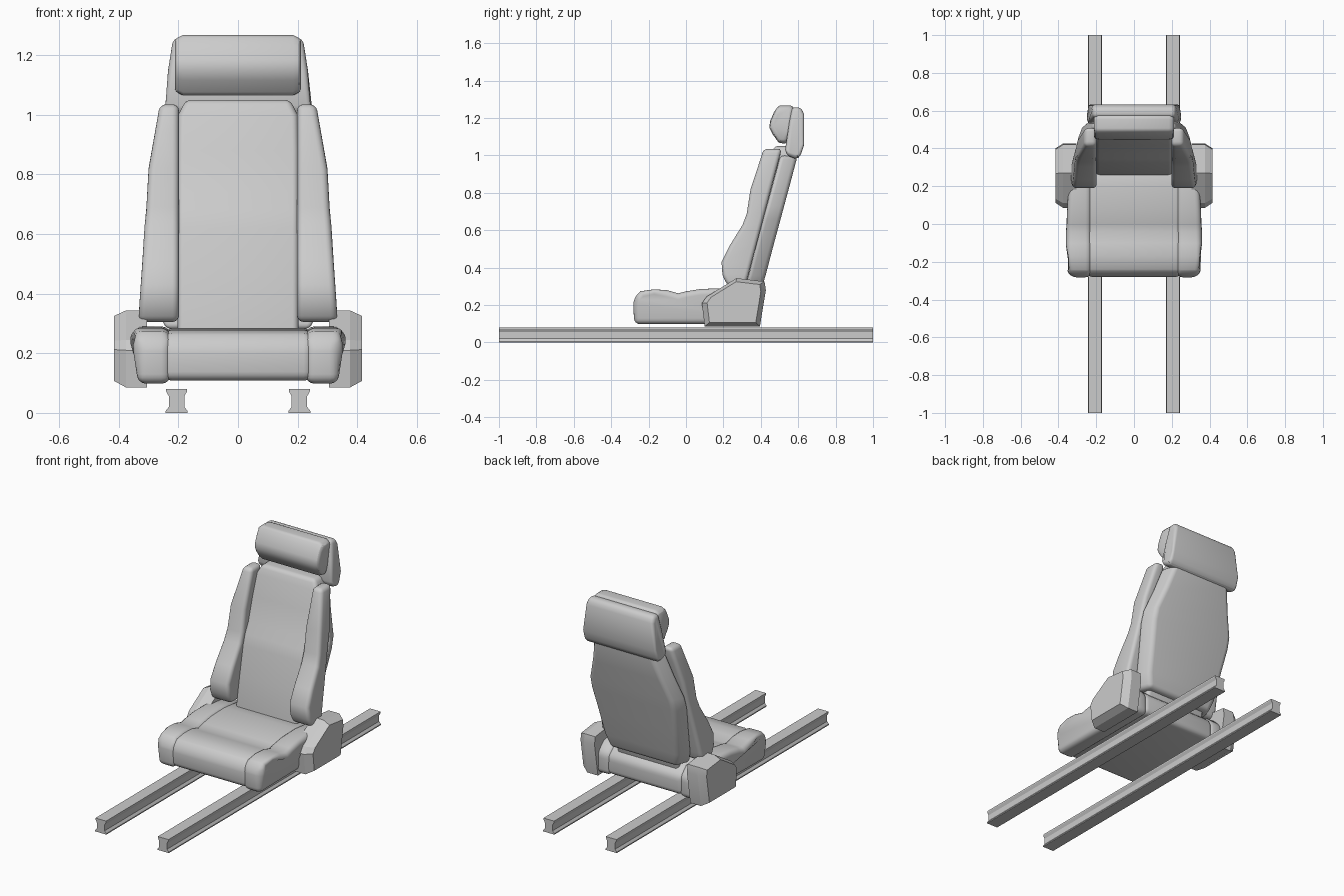
import bpy, bmesh
from mathutils import Vector

if "Cube" in bpy.data.objects:
    bpy.data.objects.remove(bpy.data.objects["Cube"])


def loft(name, rings, bevel=0.0, segs=4, limit=0.7, angle=0.7):
    """Skin a list of equal-length point rings, cap the ends, round sharp edges."""
    bm = bmesh.new()
    vs = [[bm.verts.new(p) for p in r] for r in rings]
    n = len(rings[0])
    for a, b in zip(vs, vs[1:]):
        for i in range(n):
            j = (i + 1) % n
            bm.faces.new((a[i], a[j], b[j], b[i]))
    bm.faces.new(vs[0])
    bm.faces.new(vs[-1])
    bmesh.ops.recalc_face_normals(bm, faces=bm.faces)
    if bevel:
        sharp = [e for e in bm.edges if e.calc_face_angle(0) > limit]
        bmesh.ops.bevel(bm, geom=sharp, offset=bevel, segments=segs, profile=0.5,
                        affect='EDGES', clamp_overlap=False)
    bmesh.ops.recalc_face_normals(bm, faces=bm.faces)
    me = bpy.data.meshes.new(name)
    bm.to_mesh(me)
    bm.free()
    ob = bpy.data.objects.new(name, me)
    bpy.context.collection.objects.link(ob)
    bpy.ops.object.select_all(action='DESELECT')
    ob.select_set(True)
    bpy.context.view_layer.objects.active = ob
    bpy.ops.object.shade_smooth_by_angle(angle=angle)
    return ob


def side_ring(profile, x, scale=1.0):
    """Side-view (y, z) profile placed at x (number or function of y, z)."""
    c = sum((Vector(p) for p in profile), Vector((0, 0))) / len(profile)
    pts = [c + (Vector(p) - c) * scale for p in profile]
    return [(x(*p) if callable(x) else x, p[0], p[1]) for p in pts]


def lerp(table, t):
    """Piecewise linear lookup."""
    for (a, va), (b, vb) in zip(table, table[1:]):
        if t <= b:
            return va + (vb - va) * max(0, (t - a) / (b - a))
    return table[-1][1]


sides = (("left", -1), ("right", 1))

# Floor rails: waisted profile along y
half = [(.037, 0), (.037, .006), (.026, .02), (.026, .056), (.035, .072), (.035, .08)]
rail = half + [(-x, z) for x, z in reversed(half)]
for tag, s in sides:
    loft(f"rail_{tag}", [[(s * .206 + x, y, z) for x, z in rail] for y in (-1, 1)], angle=.4)

# Seat cushion: centre roll and raised side pieces
cushion = [(-.275, .108), (-.28, .2), (-.272, .243), (-.24, .268), (-.17, .278), (-.1, .274),
           (-.04, .257), (0, .267), (.08, .28), (.2, .284), (.34, .27), (.395, .22), (.395, .108)]
loft("seat_cushion", [side_ring(cushion, x) for x in (-.25, .25)], .03)
side_cushion = [(y - .002, z + (.006 if z > .15 else -.01)) for y, z in cushion]
width = [(-.29, .335), (-.25, .352), (-.2, .363), (.05, .358), (.2, .35), (.4, .33)]
for tag, s in sides:
    loft(f"seat_side_{tag}", [side_ring(side_cushion, s * .225),
         side_ring(side_cushion, lambda y, z: s * lerp(width, y))], .032)

# Hinge covers with chamfered outer faces
cover = [(.1, .085), (.085, .21), (.11, .245), (.27, .344), (.42, .326), (.427, .28), (.395, .085)]
for tag, s in sides:
    loft(f"hinge_cover_{tag}", [side_ring(cover, s * .305), side_ring(cover, s * .375),
         side_ring(cover, s * .416, .84)], angle=.35)

# Backrest centre panel: rows of z, front y, back y, half width
panel = [(.22, .25, .36, .203), (.45, .292, .40, .203), (.62, .325, .45, .203),
         (.68, .343, .47, .203), (.74, .374, .49, .203), (.88, .415, .52, .203),
         (1.0, .453, .56, .2), (1.05, .472, .575, .175)]
loft("backrest_panel", [[(-w, f, z), (w, f, z), (w, b, z), (-w, b, z)]
     for z, f, b, w in panel], .02)

# Backrest side bolsters: rows of z, front y, back y, outer x
bolster = [(.305, .222, .318, .334), (.36, .195, .334, .331), (.43, .19, .352, .326),
           (.52, .235, .376, .32), (.63, .303, .405, .312), (.69, .325, .421, .307),
           (.82, .345, .455, .3), (.95, .388, .49, .277), (1.035, .415, .512, .262)]
for tag, s in sides:
    loft(f"backrest_bolster_{tag}", [[(s * .198, f, z), (s * o, f, z), (s * o, b, z), (s * .198, b, z)]
         for z, f, b, o in bolster], .022)

# Rear shell: rows of z, front y, back y, half width
shell = [(.28, .31, .402, .25), (.36, .335, .426, .275), (.52, .375, .468, .29),
         (.66, .412, .506, .306), (.73, .432, .525, .304), (.86, .467, .56, .262), (1.0, .505, .597, .225)]
loft("backrest_shell", [[(-w, f, z), (w, f, z), (w - .035, b, z), (.035 - w, b, z)]
     for z, f, b, w in shell], .022)

# Headrest: front pad and rear shell
pad = [(.495, 1.267), (.567, 1.267), (.582, 1.245), (.56, 1.12), (.538, 1.064), (.497, 1.066),
       (.462, 1.115), (.445, 1.15), (.45, 1.185), (.472, 1.235)]
loft("headrest_pad", [side_ring(pad, x, k) for x, k in
     ((-.212, .8), (-.205, .9), (-.185, 1), (.185, 1), (.205, .9), (.212, .8))], .012, limit=.75, angle=1)
back = [(.565, 1.258), (.615, 1.256), (.632, 1.22), (.632, 1.06), (.612, .995), (.588, .98),
        (.54, 1.0), (.53, 1.03), (.548, 1.15)]
loft("headrest_shell", [side_ring(back, lambda y, z, s=s: s * lerp([(.98, .245), (1.04, .252), (1.26, .217)], z))
     for s in (-1, 1)], .02, limit=.6, angle=.8)
